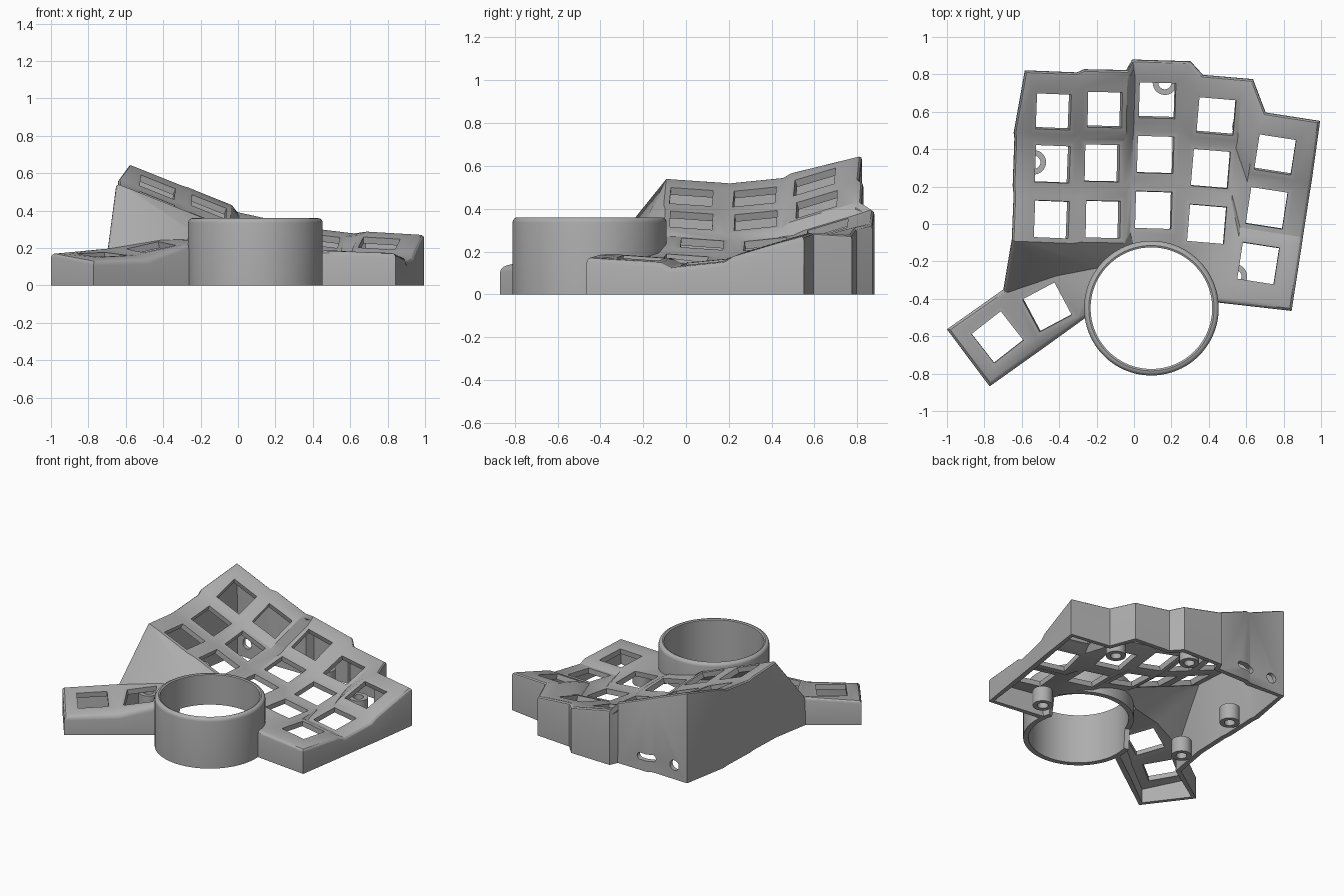
import bpy, bmesh, math
from mathutils import Vector

if "Cube" in bpy.data.objects:
    bpy.data.objects.remove(bpy.data.objects["Cube"])

grey = bpy.data.materials.new("warm_grey_plastic")
grey.diffuse_color = (0.42, 0.42, 0.42, 1)
grey.use_nodes = True
grey.node_tree.nodes["Principled BSDF"].inputs["Base Color"].default_value = grey.diffuse_color
RC = Vector((0.093, -0.45, 0))          # centre of the ball ring


def make(name, bm):
    me = bpy.data.meshes.new(name)
    bm.to_mesh(me)
    bm.free()
    ob = bpy.data.objects.new(name, me)
    bpy.context.collection.objects.link(ob)
    me.materials.append(grey)
    return ob


def activate(ob):
    bpy.ops.object.select_all(action='DESELECT')
    ob.select_set(True)
    bpy.context.view_layer.objects.active = ob


def smooth(ob, angle=28):
    activate(ob)
    bpy.ops.object.shade_smooth_by_angle(angle=math.radians(angle))


def on_ring(deg, z, r=0.352):
    a = math.radians(deg)
    return RC + Vector((r * math.cos(a), r * math.sin(a), z))


# ---- key plate: five tilted columns of three keys ----
# (sideways lean, tilt, [key centres])
columns = [
    (0.04, 0.40, [(-.44, .025, .455), (-.435, .32, .455), (-.43, .60, .525)]),
    (0.02, 0.40, [(-.165, .025, .345), (-.17, .325, .345), (-.155, .61, .42)]),
    (0.03, 0.22, [(.105, .075, .235), (.115, .37, .235), (.125, .66, .305)]),
    (0.085, 0.12, [(.39, 0, .17), (.41, .295, .17), (.44, .575, .24)]),
    (0.155, 0.06, [(.665, -.21, .17), (.71, .085, .15), (.755, .37, .225)]),
]
slopes = [-0.07, 0.1, 0.3]
H = 0.125
bm = bmesh.new()
key_faces = []


def V(p):
    return bm.verts.new(p)


def F(*vs):
    return bm.faces.new(vs)


G = [[None] * 6 for _ in range(10)]
axes = {}
for c, (lean, tilt, keys) in enumerate(columns):
    for k, pos in enumerate(keys):
        u = Vector((1, -lean, -tilt)).normalized()
        v = Vector((lean, 1, slopes[k])).normalized()
        for i in (0, 1):
            for j in (0, 1):
                G[2*c+i][2*k+j] = V(Vector(pos) + u*H*(2*i-1) + v*H*(2*j-1))
                axes[2*c+i, 2*k+j] = (u, v)
for i in range(9):
    for j in range(5):
        f = F(G[i][j], G[i+1][j], G[i+1][j+1], G[i][j+1])
        if i % 2 == 0 and j % 2 == 0:
            key_faces.append(f)


def outer(i, j, du, dv):
    u, v = axes[i, j]
    return V(G[i][j].co + u*du + v*dv)


# outer rim of the plate
left = [outer(0, j, -.1, 0) for j in range(5)]
du_back = [-.05, 0, 0, 0, -.02, .05, .035, .055, .04, .085]
back = [outer(i, 5, du_back[i], .1) for i in range(10)]
right = [outer(9, j, .09, 0 if j else -.1) for j in range(5)]
lcol, rcol = left + [back[0]], right + [back[9]]
for j in range(5):
    F(lcol[j], G[0][j], G[0][j+1], lcol[j+1])
    F(G[9][j], rcol[j], rcol[j+1], G[9][j+1])
for i in range(9):
    F(G[i][5], G[i+1][5], back[i+1], back[i])

# edge that runs into the ball ring
ring_pts = {}
for i in range(4, 8):
    d = G[i][0].co - RC
    ring_pts[i] = V(on_ring(math.degrees(math.atan2(d.y, d.x)), G[i][0].co.z))
ring_pts[8] = V(on_ring(5, G[8][0].co.z))
for i in range(4, 8):
    F(ring_pts[i], ring_pts[i+1], G[i+1][0], G[i][0])
F(ring_pts[8], right[0], G[9][0], G[8][0])

# ---- thumb block ----


def thumb(pos, deg, su, sv):
    a = math.radians(deg)
    u = Vector((math.cos(a), math.sin(a), su)).normalized()
    v = Vector((-math.sin(a), math.cos(a), sv)).normalized()
    q = [V(Vector(pos) + u*H*a1 + v*H*b1) for a1, b1 in ((-1, -1), (1, -1), (1, 1), (-1, 1))]
    key_faces.append(F(*q))
    return q


a0, a1, a2, a3 = thumb((-.73, -.605, .165), 38, .04, .08)
b0, b1, b2, b3 = thumb((-.465, -.445, .205), 28, .2, .1)
lf, lb = V((-.772, -.868, .13)), V((-1.0, -.563, .175))
fm, bb = V((-.48, -.66, .14)), V((-.70, -.357, .2))
rc, rg, rf = V(on_ring(142, .25)), V(on_ring(165, .24)), V(on_ring(188, .21))
F(a1, b0, b3, a2)
F(a0, lf, fm, a1)
F(a1, fm, b0)
F(b0, fm, rf, b1)
F(a0, a3, lb, lf)
F(a3, a2, bb, lb)
F(a2, b3, bb)
F(b3, b2, bb)
F(b1, rf, rg, b2)
F(b2, rg, rc)
# slope between the key plate and the thumb block
A = left[0]
F(bb, b2, A)
F(b2, rc, A)
F(A, rc, G[0][0])
for i in range(3):
    F(G[i][0], rc, G[i+1][0])
F(G[3][0], rc, ring_pts[4], G[4][0])

# ---- side walls ----
loop = [rf, fm, lf, lb, bb] + left + back + right[::-1] + [ring_pts[8]]
low = [V((p.co.x, p.co.y, 0)) for p in loop]
for n in range(len(loop) - 1):
    F(loop[n], low[n], low[n+1], loop[n+1])

bmesh.ops.recalc_face_normals(bm, faces=bm.faces)
if key_faces[0].normal.z < 0:
    bmesh.ops.reverse_faces(bm, faces=bm.faces)
# key openings
bmesh.ops.inset_individual(bm, faces=key_faces, thickness=0.026, use_even_offset=True)
bmesh.ops.delete(bm, geom=key_faces, context='FACES')
# rounded shoulder
edges = [bm.edges.get((loop[n], loop[n+1])) for n in range(len(loop) - 1)]
bmesh.ops.bevel(bm, geom=edges, offset=0.025, segments=3, profile=0.5,
                affect='EDGES', clamp_overlap=False)
case = make("case_shell", bm)
sol = case.modifiers.new("thickness", 'SOLIDIFY')
sol.thickness, sol.offset = 0.036, -1

# cable slot and round socket cut through the back wall
cutters = []
for x, half, r in ((-.26, .045, .024), (-.48, 0, .036)):
    bm = bmesh.new()
    pts = []
    for n in range(32):
        t = 2*math.pi*(n + .5)/32
        pts.append((x + r*math.cos(t) + math.copysign(half, math.cos(t)), .1 + r*math.sin(t)))
    f0 = bm.faces.new([bm.verts.new((px, .72, pz)) for px, pz in pts])
    ext = bmesh.ops.extrude_face_region(bm, geom=[f0])
    bmesh.ops.translate(bm, vec=(0, .2, 0), verts=[g for g in ext['geom'] if isinstance(g, bmesh.types.BMVert)])
    bmesh.ops.recalc_face_normals(bm, faces=bm.faces)
    cut = make("socket_cutter", bm)
    cut.hide_render = True
    cutters.append(cut)
    bo = case.modifiers.new("socket", 'BOOLEAN')
    bo.object, bo.operation, bo.solver = cut, 'DIFFERENCE', 'EXACT'
activate(case)
bpy.ops.object.convert(target='MESH')
for cut in cutters:
    bpy.data.objects.remove(cut)
smooth(case)


def lathe(name, centre, profile, n):
    # profile(angle in degrees) gives a closed section of (radius, z)
    bm = bmesh.new()
    rows = []
    for s in range(n):
        t = 2*math.pi*s/n
        rows.append([bm.verts.new((centre[0] + r*math.cos(t), centre[1] + r*math.sin(t), z))
                     for r, z in profile(360*s/n)])
    m = len(rows[0])
    for s in range(n):
        p, q = rows[s], rows[(s+1) % n]
        for k in range(m):
            bm.faces.new((p[k], q[k], q[(k+1) % m], p[(k+1) % m]))
    bmesh.ops.recalc_face_normals(bm, faces=bm.faces)
    ob = make(name, bm)
    smooth(ob)
    return ob


# ---- ball ring, with its back half raised to open into the case ----
def ring_profile(deg):
    z0 = 0.14 if 20 < deg < 165 else 0
    top = [(.335 + .025*math.cos(a), .335 + .025*math.sin(a))
           for a in (math.radians(d) for d in (0, 22, 45, 67, 90))]
    return [(.325, z0), (.36, z0)] + top + [(.325, .355)]


lathe("ball_ring", RC, ring_profile, 120)

# ---- screw bosses inside the case ----
for x, y in ((-.535, .33), (.165, .755), (.59, .52), (.54, -.28), (-.57, -.2)):
    lathe("screw_boss", (x, y), lambda d: [(.035, 0), (.065, 0), (.065, .11), (.035, .11)], 32)
